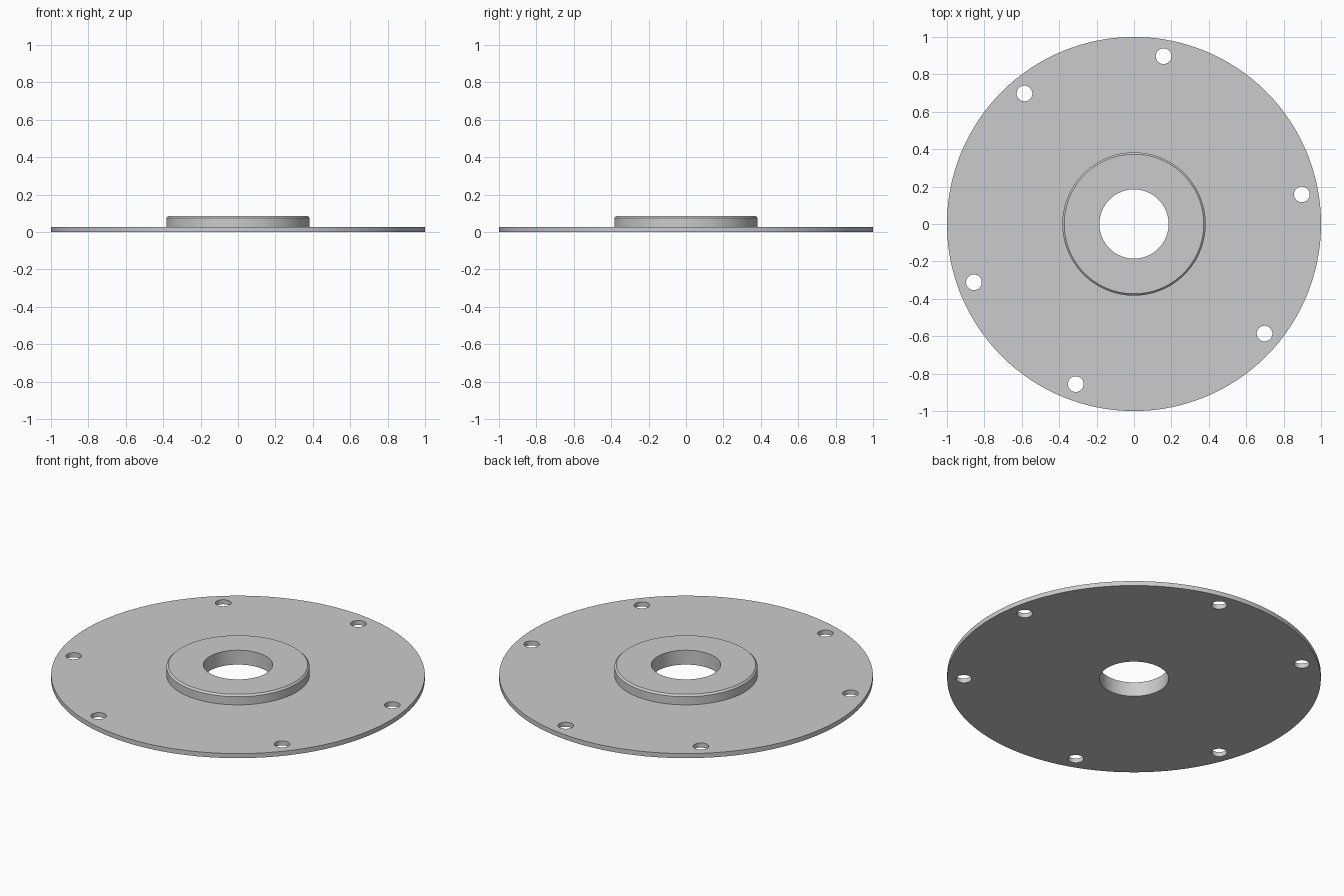
import bpy, bmesh, math

if "Cube" in bpy.data.objects:
    bpy.data.objects.remove(bpy.data.objects["Cube"])

SEG = 128
PLATE_T, TOP, BORE, HUB_R, CHAMFER = 0.027, 0.085, 0.185, 0.383, 0.010

grey = bpy.data.materials.new("plain grey")
grey.diffuse_color = (0.6, 0.6, 0.6, 1)
grey.use_nodes = True
grey.node_tree.nodes["Principled BSDF"].inputs["Base Color"].default_value = grey.diffuse_color


def lathe(name, profile):
    """Revolve a closed (radius, height) profile around z."""
    bm = bmesh.new()
    rings = [[bm.verts.new((r * math.cos(2 * math.pi * i / SEG),
                            r * math.sin(2 * math.pi * i / SEG), z))
              for i in range(SEG)] for r, z in profile]
    for a, b in zip(rings, rings[1:] + rings[:1]):
        for i in range(SEG):
            j = (i + 1) % SEG
            bm.faces.new((a[i], a[j], b[j], b[i]))
    bmesh.ops.recalc_face_normals(bm, faces=bm.faces)
    mesh = bpy.data.meshes.new(name)
    bm.to_mesh(mesh)
    bm.free()
    mesh.materials.append(grey)
    obj = bpy.data.objects.new(name, mesh)
    bpy.context.collection.objects.link(obj)
    return obj


# Flanged disc: thin plate, raised chamfered hub and central bore
flange = lathe("flange_disc", [
    (BORE, 0), (1, 0), (1, PLATE_T), (HUB_R, PLATE_T),
    (HUB_R, TOP - CHAMFER), (HUB_R - CHAMFER, TOP), (BORE, TOP)])

# Bolt holes: three pairs, each pair 70 degrees apart
bm = bmesh.new()
for k in range(3):
    for side in (-35, 35):
        a = math.radians(45 + 120 * k + side)
        made = bmesh.ops.create_cone(bm, cap_ends=True, segments=32,
                                     radius1=0.042, radius2=0.042, depth=0.2)
        bmesh.ops.translate(bm, verts=made["verts"],
                            vec=(0.911 * math.cos(a), 0.911 * math.sin(a), 0))
mesh = bpy.data.meshes.new("bolt_hole_cutter")
bm.to_mesh(mesh)
bm.free()
mesh.materials.append(grey)
cutter = bpy.data.objects.new("bolt_hole_cutter", mesh)
bpy.context.collection.objects.link(cutter)

cut = flange.modifiers.new("bolt_holes", 'BOOLEAN')
cut.operation = 'DIFFERENCE'
cut.solver = 'EXACT'
cut.object = cutter
bpy.context.view_layer.objects.active = flange
flange.select_set(True)
bpy.ops.object.modifier_apply(modifier=cut.name)
bpy.data.objects.remove(cutter, do_unlink=True)

# Smooth round walls, crisp rims
bpy.ops.object.shade_smooth_by_angle(angle=math.radians(30))
